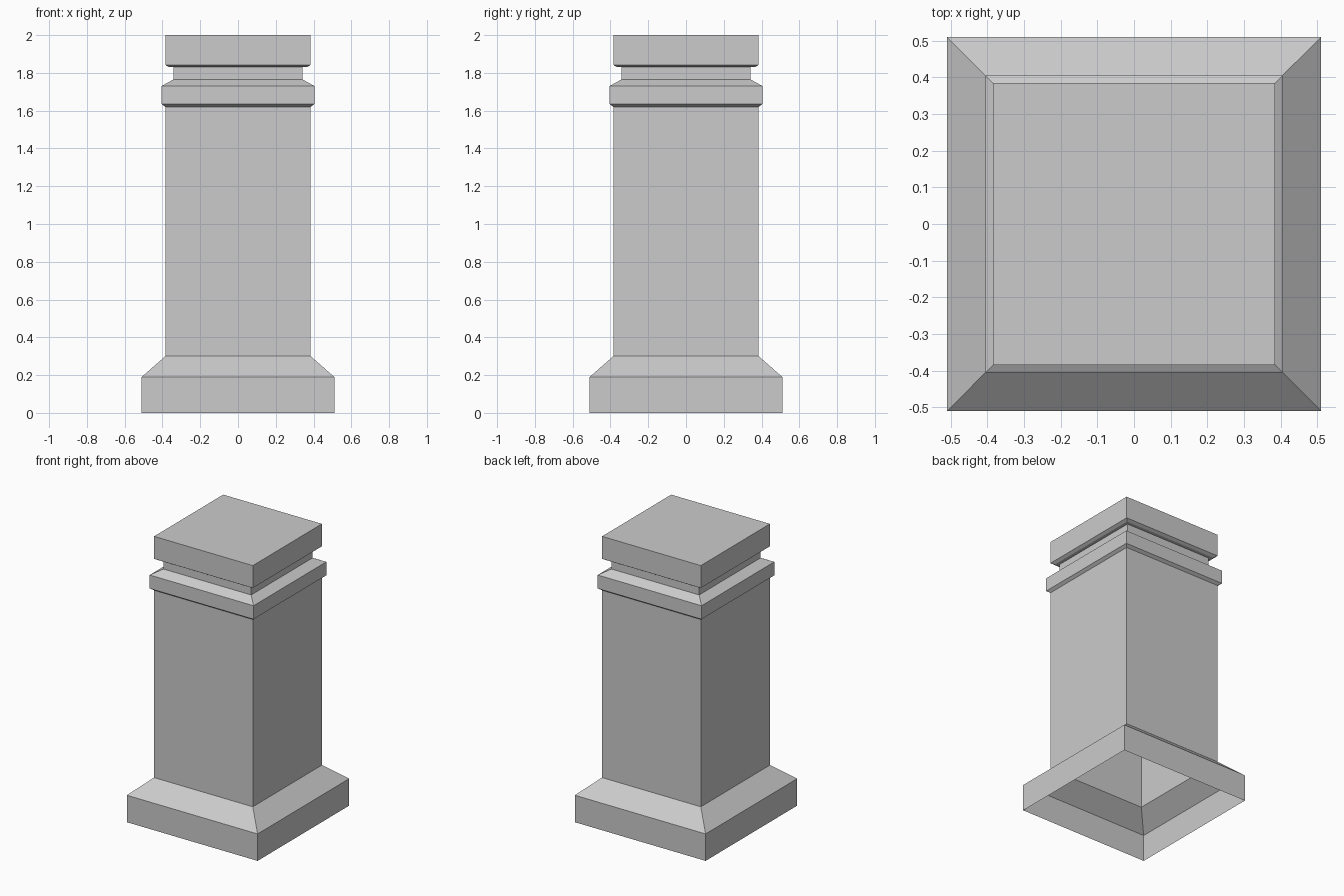
import bpy
import bmesh

cube = bpy.data.objects.get("Cube")
if cube:
    bpy.data.objects.remove(cube, do_unlink=True)

# Plain grey stone
stone = bpy.data.materials.new("grey_stone")
stone.use_nodes = True
colour = (0.6, 0.6, 0.6, 1)
stone.diffuse_color = colour
stone.node_tree.nodes["Principled BSDF"].inputs["Base Color"].default_value = colour


def square_shell(name, profile, capped=False):
    """Sweep a (half width, height) profile around a square, open below."""
    bm = bmesh.new()
    rings = [[bm.verts.new((sx * w, sy * w, z))
              for sx, sy in ((-1, -1), (1, -1), (1, 1), (-1, 1))]
             for w, z in profile]
    for low, high in zip(rings, rings[1:]):
        for i in range(4):
            j = (i + 1) % 4
            bm.faces.new((low[i], low[j], high[j], high[i]))
    if capped:
        bm.faces.new(rings[-1])
    mesh = bpy.data.meshes.new(name)
    bm.to_mesh(mesh)
    bm.free()
    mesh.materials.append(stone)
    obj = bpy.data.objects.new(name, mesh)
    bpy.context.collection.objects.link(obj)
    return obj


SHAFT = 0.385
NECK = 0.342

# Hollow plinth with sloped shoulder
square_shell("plinth", [(0.51, 0), (0.51, 0.19), (SHAFT, 0.3)])

# Plain shaft
square_shell("shaft", [(SHAFT, 0.3), (SHAFT, 1.62)])

# Projecting moulding with a chamfered underside and sloped top
square_shell("collar", [(SHAFT, 1.62), (0.405, 1.635), (0.405, 1.73), (NECK, 1.765)])

# Recessed neck
square_shell("neck", [(NECK, 1.765), (NECK, 1.83)])

# Top block with a chamfered lower edge
square_shell("cap", [(NECK, 1.83), (0.365, 1.83), (SHAFT, 1.842), (SHAFT, 2)], capped=True)
